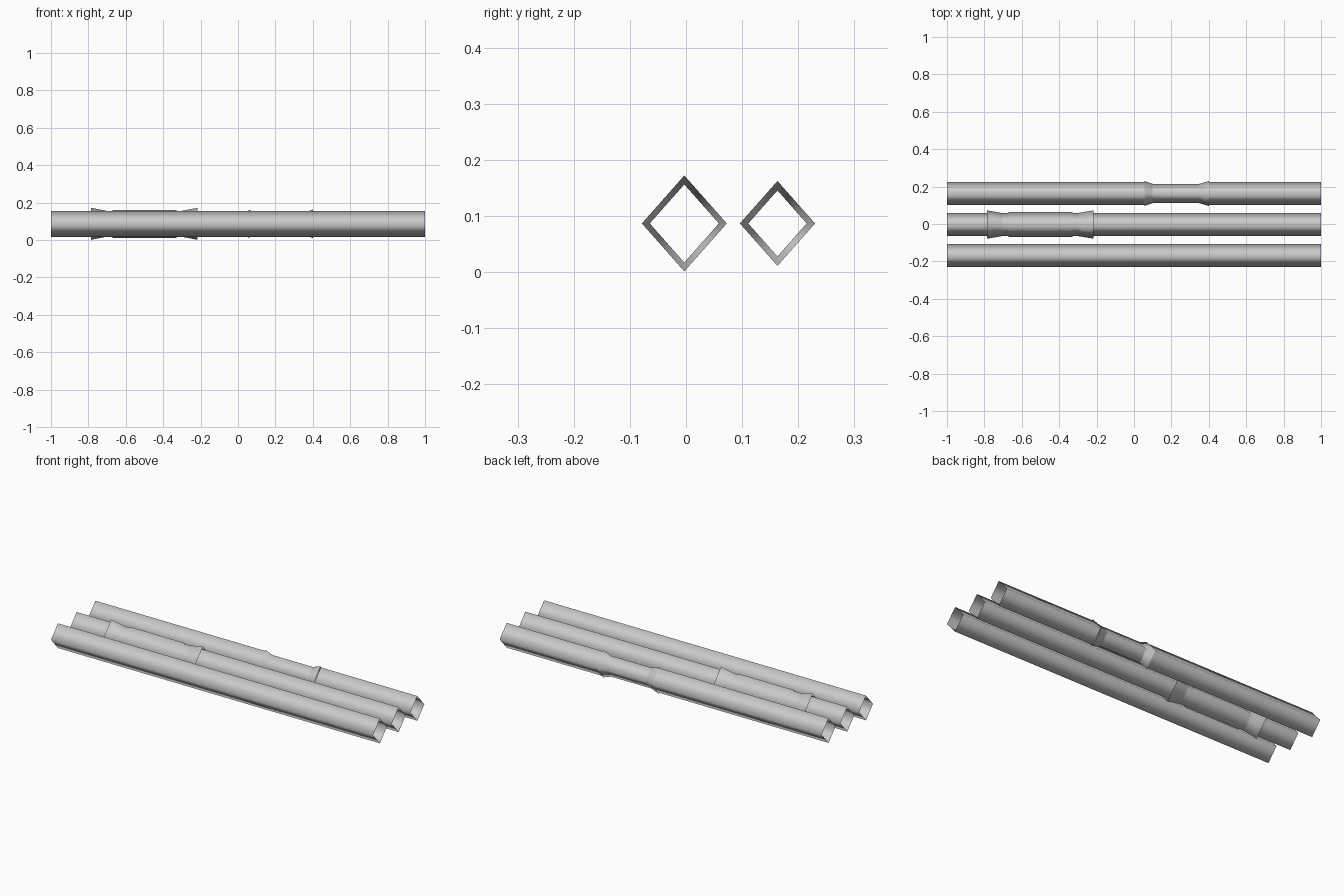
import bpy
import bmesh
from mathutils import Vector

cube = bpy.data.objects.get("Cube")
if cube:
    bpy.data.objects.remove(cube)

grey = bpy.data.materials.new("plain grey")
grey.use_nodes = True
colour = (0.6, 0.6, 0.6, 1)
grey.diffuse_color = colour
grey.node_tree.nodes["Principled BSDF"].inputs["Base Color"].default_value = colour

AXIS_Z = 0.0865
ASPECT = 1.13            # height of the diamond section over its width
DIAMOND = ((1, 0), (0, 1), (-1, 0), (0, -1))


def shell(name, y, profile):
    """Open, thin, diamond-section pipe along x; profile lists (x, half width)."""
    bm = bmesh.new()
    rings = [[bm.verts.new(Vector((x, y + r * a, AXIS_Z + r * ASPECT * b)))
              for a, b in DIAMOND] for x, r in profile]
    for near, far in zip(rings, rings[1:]):
        for i in range(4):
            j = (i + 1) % 4
            face = bm.faces.new((near[i], near[j], far[j], far[i]))
            face.smooth = True
    bmesh.ops.recalc_face_normals(bm, faces=bm.faces)
    # keep the normals pointing away from the pipe's axis
    bm.normal_update()
    for face in bm.faces:
        c = face.calc_center_median()
        if face.normal.dot(Vector((0, c.y - y, c.z - AXIS_Z))) < 0:
            face.normal_flip()
    mesh = bpy.data.meshes.new(name)
    bm.to_mesh(mesh)
    bm.free()
    mesh.materials.append(grey)
    obj = bpy.data.objects.new(name, mesh)
    bpy.context.collection.objects.link(obj)
    return obj


FRONT, MIDDLE, BACK = -0.169, -0.003, 0.163
R = 0.0615

# Plain front pipe
shell("front_pipe", FRONT, [(-1, R), (1, R)])

# Middle pipe with a sleeve between two flared collars
shell("middle_pipe", MIDDLE, [(-1, R), (1, R)])
shell("middle_sleeve", MIDDLE, [(-0.67, 0.0665), (-0.33, 0.0665)])
shell("middle_collar_right", MIDDLE, [(-0.785, 0.0757), (-0.705, R)])
shell("middle_collar_left", MIDDLE, [(-0.30, R), (-0.216, 0.0757)])

# Back pipe, parted by a narrow neck with flared ends
shell("back_pipe_right", BACK, [(-1, R), (0.06, R)])
shell("back_pipe_left", BACK, [(0.40, R), (1, R)])
shell("back_neck", BACK, [(0.10, 0.052), (0.35, 0.052)])
shell("back_flare_right", BACK, [(0.055, 0.067), (0.10, 0.052)])
shell("back_flare_left", BACK, [(0.35, 0.052), (0.40, 0.067)])
